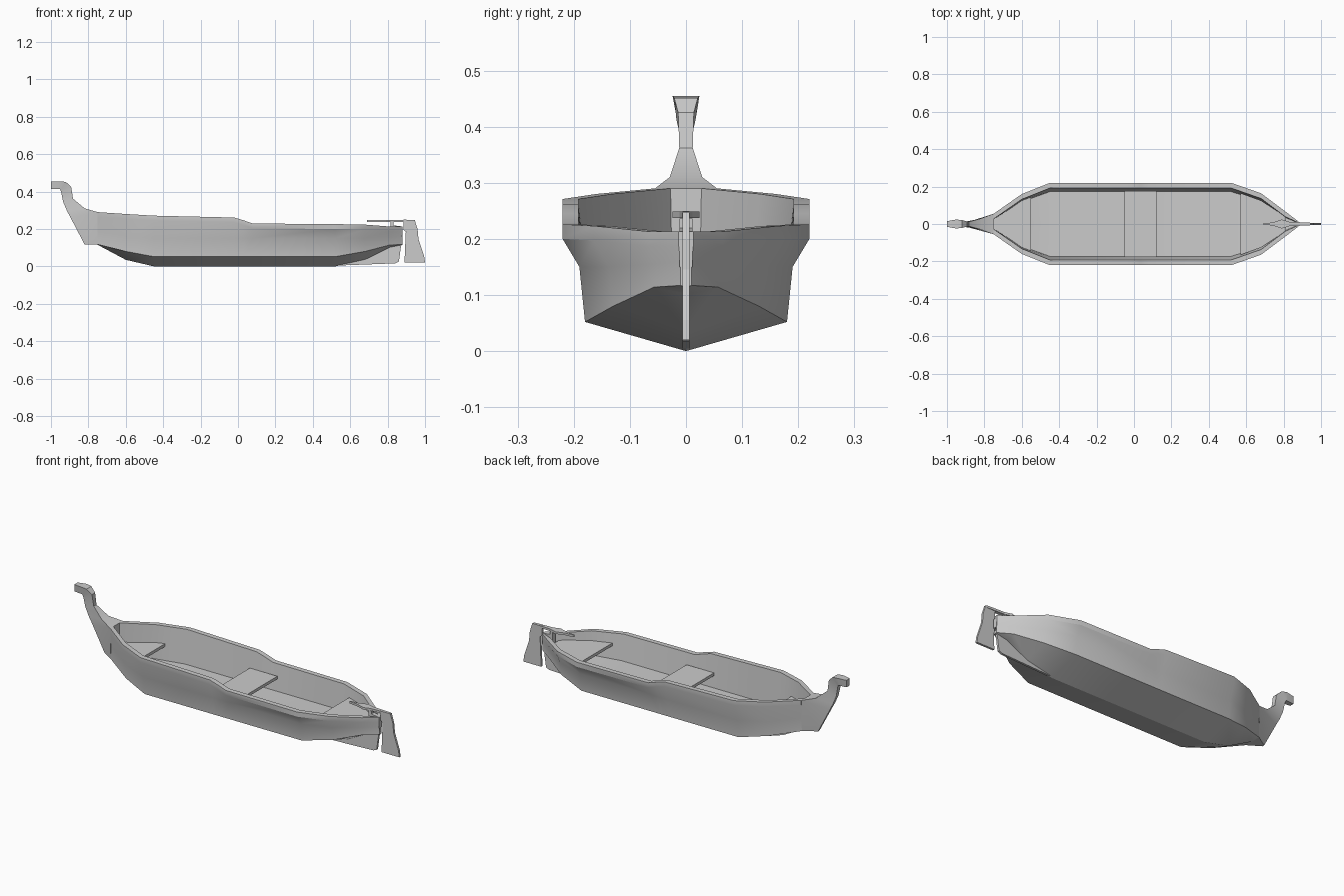
import bpy, bmesh
from mathutils import Vector

if "Cube" in bpy.data.objects:
    bpy.data.objects.remove(bpy.data.objects["Cube"])


def finish(name, bm, angle=None):
    bmesh.ops.recalc_face_normals(bm, faces=bm.faces)
    me = bpy.data.meshes.new(name)
    bm.to_mesh(me)
    bm.free()
    ob = bpy.data.objects.new(name, me)
    bpy.context.collection.objects.link(ob)
    if angle:
        bpy.ops.object.select_all(action='DESELECT')
        ob.select_set(True)
        bpy.context.view_layer.objects.active = ob
        bpy.ops.object.shade_smooth_by_angle(angle=angle)
    return ob


def loft(name, rings, angle=None):
    """Skin closed rings and cap both ends."""
    bm = bmesh.new()
    vs = [[bm.verts.new(p) for p in r] for r in rings]
    n = len(vs[0])
    for a, b in zip(vs, vs[1:]):
        for i in range(n):
            j = (i + 1) % n
            bm.faces.new((a[i], a[j], b[j], b[i]))
    # end caps, filled in left/right strips so concave sections stay clean
    for r in (vs[0], vs[-1]):
        for i in range(n // 2):
            q = [r[i], r[i + 1], r[(n - 2 - i) % n], r[(n - 1 - i) % n]]
            q = list(dict.fromkeys(q))
            if n == 4 and i == 0:
                bm.faces.new(r)
            elif n > 4 and len(q) > 2 and bm.faces.get(q) is None and i < n // 2 - 1:
                bm.faces.new(q)
    return finish(name, bm, angle)


def prism(name, pts, plane, centre, half):
    """Extrude an outline: 'xy' along z, 'xz' along y."""
    bm = bmesh.new()
    if plane == 'xy':
        f = bm.faces.new([bm.verts.new((a, b, centre - half)) for a, b in pts])
        d = Vector((0, 0, 2 * half))
    else:
        f = bm.faces.new([bm.verts.new((a, centre - half, b)) for a, b in pts])
        d = Vector((0, 2 * half, 0))
    g = bmesh.ops.extrude_face_region(bm, geom=[f])
    bmesh.ops.translate(bm, vec=d, verts=[v for v in g['geom'] if isinstance(v, bmesh.types.BMVert)])
    return finish(name, bm)


# Hull stations: x, keel z, chine y, chine z, side y, side z, rail y, rail z
stations = [
    (-.75, .115, .050, .117, .050, .19, .055, .290),
    (-.60, .035, .130, .080, .135, .16, .160, .280),
    (-.45, .000, .180, .052, .190, .15, .220, .271),
    (-.02, .000, .180, .052, .190, .15, .220, .261),
    (.03, .000, .180, .052, .190, .15, .220, .246),
    (.08, .000, .180, .052, .190, .15, .220, .229),
    (.52, .000, .180, .052, .190, .15, .220, .226),
    (.68, .035, .130, .080, .138, .15, .164, .223),
    (.81, .100, .057, .114, .057, .155, .066, .213),
    (.88, .114, .010, .117, .010, .16, .013, .213),
]

# Hull: one half shell (outside, rail, inside, floor), mirrored
bm = bmesh.new()
prev = None
for x, kz, cy, cz, sy, sz, ry, rz in stations:
    inner = max(ry - .028, ry * .5)
    floor_z = max(.085, cz + .015)
    half = [(0, kz), (cy, cz), (sy, sz), (ry, rz - .026), (ry, rz),
            (inner, rz), (min(inner * .9, sy - .008 if sy > .02 else sy * .5), floor_z), (0, floor_z)]
    ring = [bm.verts.new((x, y, z)) for y, z in half]
    if prev:
        for i in range(len(ring) - 1):
            bm.faces.new((prev[i], prev[i + 1], ring[i + 1], ring[i]))
    if x in (-.75, .88):
        bm.faces.new((ring[0], ring[1], ring[6], ring[7]))
        bm.faces.new((ring[1], ring[2], ring[3], ring[5], ring[6]))
        bm.faces.new((ring[3], ring[4], ring[5]))
    prev = ring
geo = bm.verts[:] + bm.edges[:] + bm.faces[:]
bmesh.ops.mirror(bm, geom=geo, axis='Y', merge_dist=.0005)
finish('hull', bm, .5)

# Curved stem with blunt head: front x, z, half width / back x, z, half width
stem = [
    (-.820, .117, .006, -.75, .117, .050),
    (-.895, .260, .008, -.75, .290, .055),
    (-.915, .298, .010, -.82, .310, .029),
    (-.935, .345, .011, -.882, .362, .012),
    (-.945, .395, .013, -.892, .425, .014),
    (-.950, .412, .017, -.920, .451, .021),
    (-.960, .413, .016, -.950, .455, .024),
    (-1.00, .413, .012, -1.00, .453, .015),
]
loft('stem_post', [[(fx, -fw, fz), (fx, fw, fz), (bx, bw, bz), (bx, -bw, bz)]
                   for fx, fz, fw, bx, bz, bw in stem], .5)

# Seats
prism('middle_seat', [(-.05, -.176), (.12, -.176), (.12, .176), (-.05, .176)], 'xy', .160, .008)
prism('bow_seat', [(-.75, -.03), (-.60, -.125), (-.55, -.146), (-.55, .146), (-.60, .125), (-.75, .03)],
      'xy', .175, .008)
prism('stern_seat', [(.57, -.165), (.68, -.125), (.81, -.04), (.81, .04), (.68, .125), (.57, .165)],
      'xy', .165, .008)

# Skeg, stern post, rudder and tiller
prism('skeg', [(.50, .003), (.84, .016), (.86, .025), (.873, .118), (.81, .11), (.68, .045)], 'xz', 0, .006)
prism('stern_post', [(.815, .15), (.88, .15), (.88, .213), (.832, .219), (.832, .236), (.815, .236)], 'xz', 0, .012)
prism('rudder', [(.89, .02), (1, .02), (.995, .055), (.965, .145), (.96, .20), (.945, .247), (.885, .25), (.885, .195), (.897, .185)],
      'xz', 0, .006)
prism('tiller', [(.69, -.003), (.74, -.008), (.79, -.024), (.83, -.012), (.94, -.007),
                 (.94, .007), (.83, .012), (.79, .024), (.74, .008), (.69, .003)], 'xy', .243, .006)
